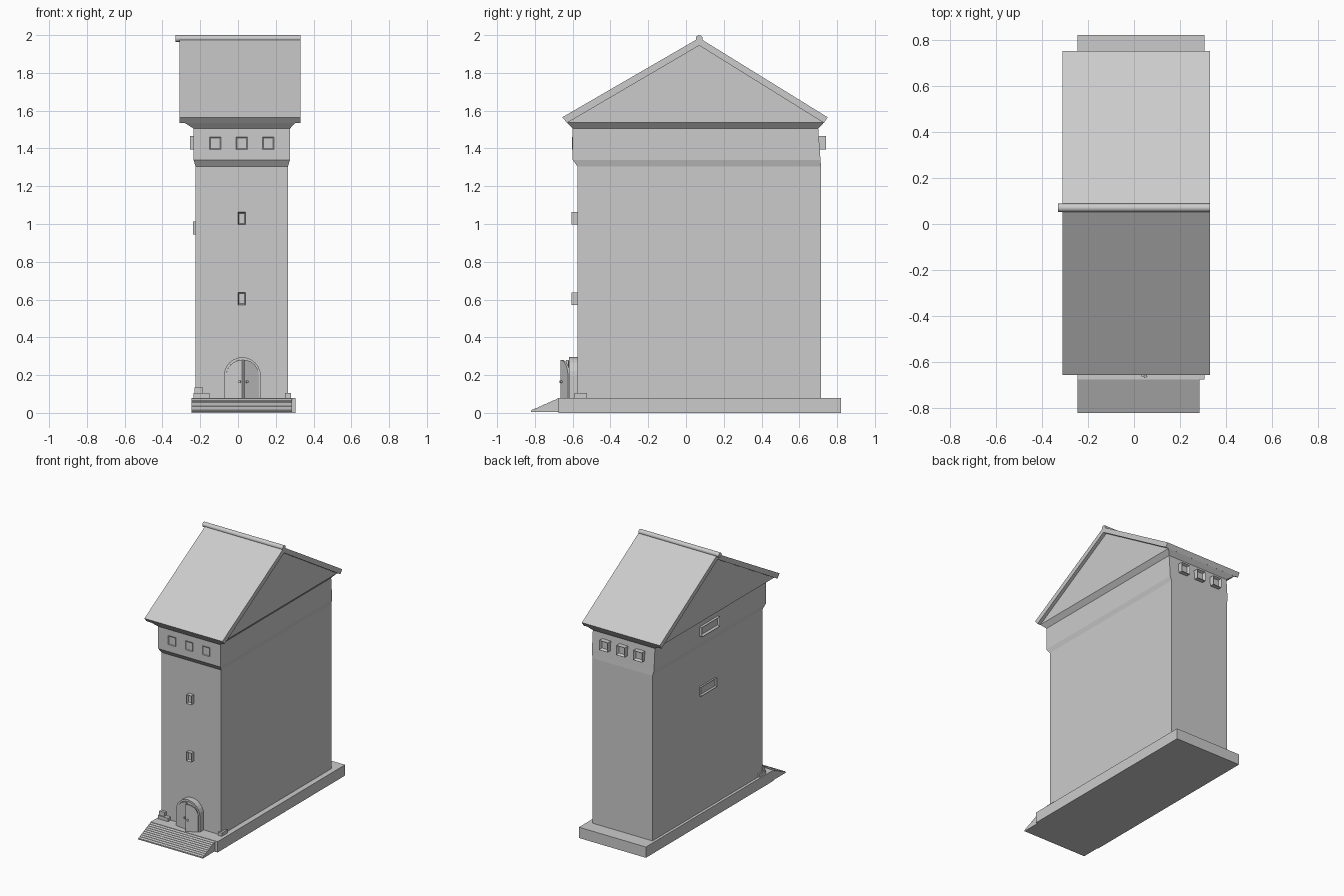
import bpy, bmesh, math
from mathutils import Vector, Matrix

if "Cube" in bpy.data.objects:
    bpy.data.objects.remove(bpy.data.objects["Cube"])

GREY = 0.6
stone = bpy.data.materials.new("plain grey")
stone.use_nodes = True
stone.diffuse_color = (GREY, GREY, GREY, 1)
stone.node_tree.nodes["Principled BSDF"].inputs["Base Color"].default_value = (GREY, GREY, GREY, 1)


def finish(name, bm):
    bmesh.ops.recalc_face_normals(bm, faces=bm.faces[:])
    mesh = bpy.data.meshes.new(name)
    bm.to_mesh(mesh)
    bm.free()
    mesh.materials.append(stone)
    obj = bpy.data.objects.new(name, mesh)
    bpy.context.collection.objects.link(obj)
    return obj


def loft(name, rings):
    """Stack of rectangles, each given as (x0, x1, y0, y1, z)."""
    bm = bmesh.new()
    loops = [[bm.verts.new(p) for p in ((a, c, z), (b, c, z), (b, d, z), (a, d, z))]
             for a, b, c, d, z in rings]
    for low, high in zip(loops, loops[1:]):
        for i in range(4):
            j = (i + 1) % 4
            bm.faces.new((low[i], low[j], high[j], high[i]))
    bm.faces.new(loops[0])
    bm.faces.new(loops[-1])
    return finish(name, bm)


def box(name, x0, x1, y0, y1, z0, z1):
    return loft(name, [(x0, x1, y0, y1, z0), (x0, x1, y0, y1, z1)])


def prism(name, points, axis, start, end):
    """Extrude a closed profile: (y, z) along x, or (x, z) along y."""
    def place(p, t):
        return (t, p[0], p[1]) if axis == "x" else (p[0], t, p[1])
    bm = bmesh.new()
    face = bm.faces.new([bm.verts.new(place(p, start)) for p in points])
    grown = bmesh.ops.extrude_face_region(bm, geom=[face])["geom"]
    move = Vector(place((0, 0), end - start))
    bmesh.ops.translate(bm, vec=move, verts=[v for v in grown if isinstance(v, bmesh.types.BMVert)])
    return finish(name, bm)


def window(name, bounds, direction, rim=0.009, depth=0.015):
    """Box with a recessed pane on the side it faces."""
    x0, x1, y0, y1, z0, z1 = bounds
    bm = bmesh.new()
    bmesh.ops.create_cube(bm, size=1)
    for v in bm.verts:
        v.co = ((x0 + x1) / 2 + v.co.x * (x1 - x0), (y0 + y1) / 2 + v.co.y * (y1 - y0),
                (z0 + z1) / 2 + v.co.z * (z1 - z0))
    bm.normal_update()
    pane = max(bm.faces, key=lambda f: f.normal.dot(Vector(direction)))
    bmesh.ops.inset_region(bm, faces=[pane], thickness=rim)
    bmesh.ops.translate(bm, vec=Vector(direction) * -depth, verts=pane.verts[:])
    return finish(name, bm)


def cylinder(name, radius, length, matrix, sides=16):
    bm = bmesh.new()
    bmesh.ops.create_cone(bm, cap_ends=True, segments=sides, radius1=radius,
                          radius2=radius, depth=length, matrix=matrix)
    obj = finish(name, bm)
    for p in obj.data.polygons:
        p.use_smooth = len(p.vertices) == 4
    return obj


# Plinth and the planked ramp before the door
box("plinth", -0.245, 0.305, -0.675, 0.82, 0, 0.08)
prism("ramp", [(-0.82, 0.005), (-0.82, 0.011), (-0.675, 0.075), (-0.675, 0.005)], "x", -0.245, 0.285)
PLANKS = 9
for i in range(PLANKS):
    lo, hi = (i + 0.08) / PLANKS, (i + 0.92) / PLANKS
    y0, y1 = -0.82 + 0.145 * lo, -0.82 + 0.145 * hi
    z0, z1 = 0.011 + 0.064 * lo, 0.011 + 0.064 * hi
    prism("ramp_plank", [(y0, z0), (y1, z1), (y1, z1 + 0.003), (y0, z0 + 0.003)], "x", -0.245, 0.285)

# Tower walls with the jettied top storey and the flared cornice
loft("walls", [(-0.225, 0.265, -0.575, 0.715, 0.08), (-0.225, 0.265, -0.575, 0.715, 1.305),
               (-0.235, 0.275, -0.6, 0.712, 1.34), (-0.235, 0.275, -0.6, 0.7, 1.505),
               (-0.285, 0.305, -0.63, 0.73, 1.537)])

# Gable and roof
RIDGE = 0.07
prism("gable", [(-0.63, 1.537), (0.73, 1.537), (RIDGE, 1.947)], "x", -0.285, 0.305)
for side, eave_out, eave_in in (("front", -0.655, -0.63), ("back", 0.75, 0.73)):
    prism(side + "_roof_slope", [(eave_out, 1.565), (eave_in, 1.535), (RIDGE, 1.945), (RIDGE, 1.985)],
          "x", -0.31, 0.33)
cylinder("ridge_pole", 0.018, 0.66, Matrix.Translation((0, RIDGE, 1.982)) @ Matrix.Rotation(math.pi / 2, 4, "Y"))

# Windows
for z in (0.605, 1.03):
    window("front_window", (0, 0.04, -0.605, -0.57, z - 0.033, z + 0.033), (0, -1, 0))
for x in (-0.12, 0.02, 0.16):
    window("top_front_window", (x - 0.03, x + 0.03, -0.604, -0.58, 1.395, 1.46), (0, -1, 0), 0.006, 0.003)
    window("top_back_window", (x - 0.035, x + 0.035, 0.69, 0.74, 1.395, 1.465), (0, 1, 0), 0.012, 0.02)
window("upper_side_window", (-0.255, -0.22, -0.035, 0.175, 1.395, 1.465), (-1, 0, 0), 0.012)
window("lower_side_window", (-0.238, -0.21, -0.025, 0.165, 0.945, 1.012), (-1, 0, 0), 0.012, 0.01)

# Arched doorway
DOOR_X, FLOOR, SPRING = 0.023, 0.08, 0.195


def arch(half_width, rise, start=0, end=math.pi, steps=12):
    angles = [start + (end - start) * i / steps for i in range(steps + 1)]
    return [(DOOR_X + half_width * math.cos(a), SPRING + rise * math.sin(a)) for a in angles]


outer, inner = arch(0.098, 0.1), arch(0.086, 0.086)
frame = ([(outer[0][0], FLOOR)] + outer + [(outer[-1][0], FLOOR), (inner[-1][0], FLOOR)]
         + inner[::-1] + [(inner[0][0], FLOOR)])
prism("door_surround", frame, "y", -0.62, -0.57)

# Door leaves: the left one nearly shut, the right one swung out
for name, start, end, swing in (("shut_door_leaf", math.pi, math.pi / 2, -6), ("open_door_leaf", 0, math.pi / 2, 27)):
    curve = arch(0.085, 0.085, start, end, 8)
    hinge = Vector((curve[0][0], -0.62, 0))
    leaf = prism(name, [(DOOR_X, FLOOR), (curve[0][0], FLOOR)] + curve, "y", -0.626, -0.614)
    knob_x = DOOR_X + (0.014 if start == 0 else -0.014)
    knob = cylinder(name + "_knob", 0.007, 0.012,
                    Matrix.Translation((knob_x, -0.63, 0.165)) @ Matrix.Rotation(math.pi / 2, 4, "X"), 10)
    turn = Matrix.Translation(hinge) @ Matrix.Rotation(math.radians(swing), 4, "Z") @ Matrix.Translation(-hinge)
    for part in (leaf, knob):
        part.data.transform(turn)

# Stone blocks at the foot of the walls
box("left_block", -0.235, -0.15, -0.605, -0.56, 0.08, 0.105)
box("left_upper_block", -0.23, -0.185, -0.595, -0.568, 0.105, 0.135)
box("left_corner_block", -0.235, -0.2, -0.58, -0.525, 0.08, 0.105)
box("right_corner_block", 0.25, 0.28, -0.59, -0.525, 0.08, 0.105)
